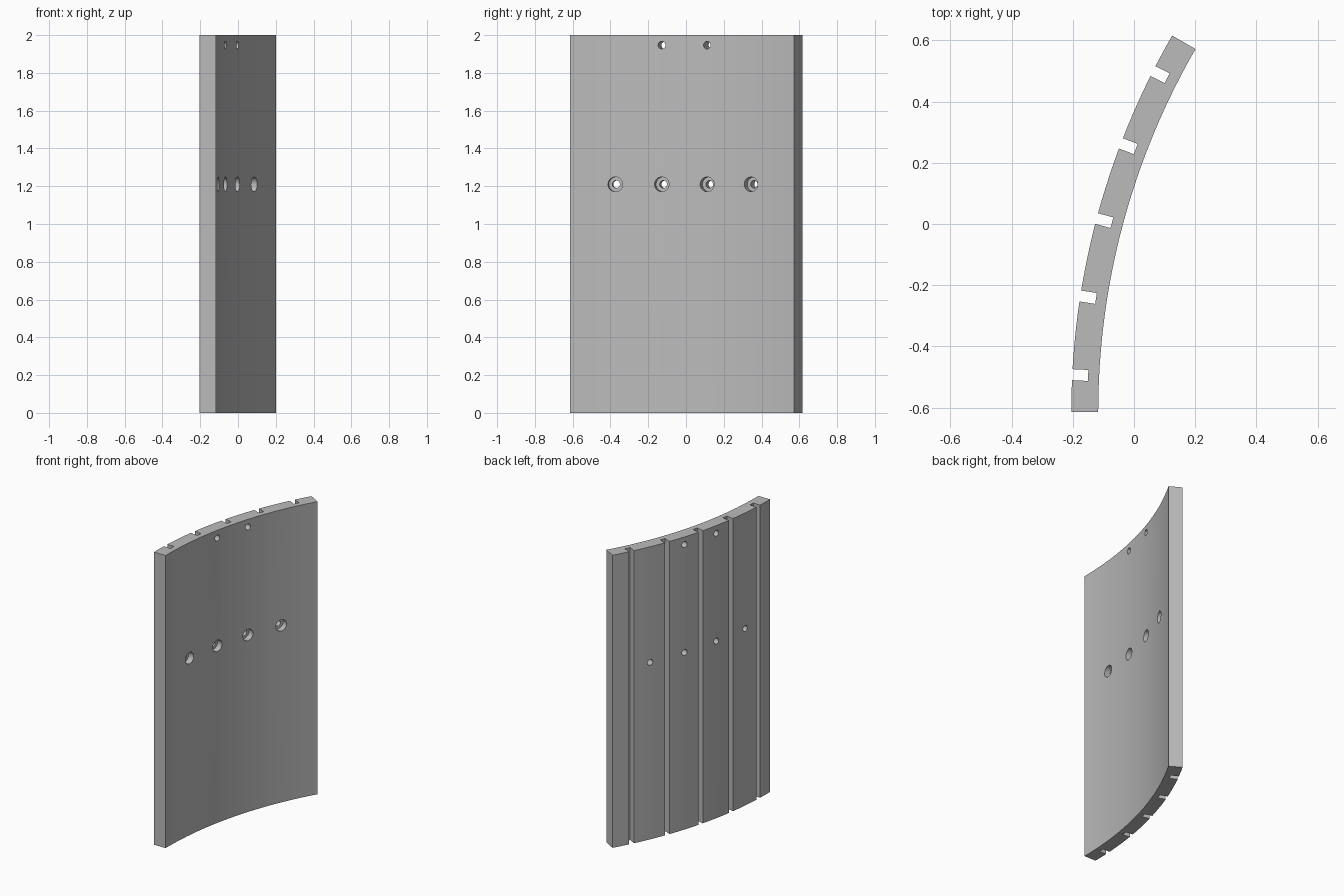
import bpy, bmesh
from math import sin, cos, radians, pi, sqrt
from mathutils import Vector

cube = bpy.data.objects.get("Cube")
if cube:
    bpy.data.objects.remove(cube, do_unlink=True)

CENTRE = Vector((2.257, -0.615, 0))
R_IN, R_OUT, SWEEP, HEIGHT = 2.374, 2.462, 30, 2.0
GROOVES = [2.85 + 6.02 * i for i in range(5)]
HOLES = [5.83 + 6.0 * i for i in range(4)]
GROOVE_HALF, GROOVE_DEPTH = 0.018, 0.052


def frame(deg):
    """Outward and tangent directions at an angle along the arc."""
    a = radians(deg)
    return Vector((-cos(a), sin(a), 0)), Vector((sin(a), cos(a), 0))


def on_arc(radius, deg, side=0.0):
    out, tangent = frame(deg)
    return CENTRE + out * radius + tangent * side


def new_object(name, bm):
    bmesh.ops.recalc_face_normals(bm, faces=bm.faces)
    mesh = bpy.data.meshes.new(name)
    bm.to_mesh(mesh)
    bm.free()
    obj = bpy.data.objects.new(name, mesh)
    bpy.context.collection.objects.link(obj)
    return obj


# Curved panel outline: plain inner arc, grooved outer arc
steps = 24
outline = [on_arc(R_IN, SWEEP * i / steps) for i in range(steps + 1)]
outer = [(SWEEP * i / steps, None) for i in range(steps + 1)]
outer = [p for p in outer if all(abs(p[0] - g) > 0.55 for g in GROOVES)]
outer += [(g, "groove") for g in GROOVES]
mouth = sqrt(R_OUT ** 2 - GROOVE_HALF ** 2)
floor = R_OUT - GROOVE_DEPTH
for deg, kind in sorted(outer, key=lambda p: p[0], reverse=True):
    if kind:
        for radius, side in ((mouth, 1), (floor, 1), (floor, -1), (mouth, -1)):
            outline.append(on_arc(radius, deg, side * GROOVE_HALF))
    else:
        outline.append(on_arc(R_OUT, deg))

bm = bmesh.new()
base = bm.faces.new([bm.verts.new(p) for p in outline])
top = bmesh.ops.extrude_face_region(bm, geom=[base], use_keep_orig=True)["geom"]
bmesh.ops.translate(bm, vec=(0, 0, HEIGHT),
                    verts=[v for v in top if isinstance(v, bmesh.types.BMVert)])
panel = new_object("curved_panel", bm)


# Round cutters pointing along the radius, given as (distance, radius) rings
def add_pin(bm, deg, z, rings, sides=32):
    out, tangent = frame(deg)
    up = Vector((0, 0, 1))
    loops = []
    for dist, rad in rings:
        mid = CENTRE + out * dist + up * z
        loops.append([bm.verts.new(mid + tangent * rad * cos(2 * pi * k / sides)
                                   + up * rad * sin(2 * pi * k / sides))
                      for k in range(sides)])
    for lo, hi in zip(loops, loops[1:]):
        for k in range(sides):
            n = (k + 1) % sides
            bm.faces.new((lo[k], lo[n], hi[n], hi[k]))
    bm.faces.new(loops[0])
    bm.faces.new(loops[-1])


bm = bmesh.new()
near, far, step = R_IN - 0.06, R_OUT + 0.06, R_IN + 0.04
for deg in HOLES:            # counterbored bolt holes
    add_pin(bm, deg, 1.21, [(near, 0.039), (step, 0.039), (step, 0.02), (far, 0.02)])
for deg in HOLES[1:3]:       # plain holes near the top edge
    add_pin(bm, deg, 1.947, [(near, 0.02), (far, 0.02)])
cutter = new_object("hole_cutter", bm)
cutter.hide_render = True

boolean = panel.modifiers.new("holes", "BOOLEAN")
boolean.operation = "DIFFERENCE"
boolean.solver = "EXACT"
boolean.object = cutter
bpy.ops.object.select_all(action="DESELECT")
panel.select_set(True)
bpy.context.view_layer.objects.active = panel
bpy.ops.object.modifier_apply(modifier=boolean.name)
bpy.data.objects.remove(cutter, do_unlink=True)

# Single plain grey
grey = bpy.data.materials.new("plain_grey")
grey.use_nodes = True
colour = (0.5, 0.5, 0.5, 1)
grey.diffuse_color = colour
grey.node_tree.nodes["Principled BSDF"].inputs["Base Color"].default_value = colour
panel.data.materials.clear()
panel.data.materials.append(grey)
bpy.ops.object.shade_smooth_by_angle(angle=radians(30))
